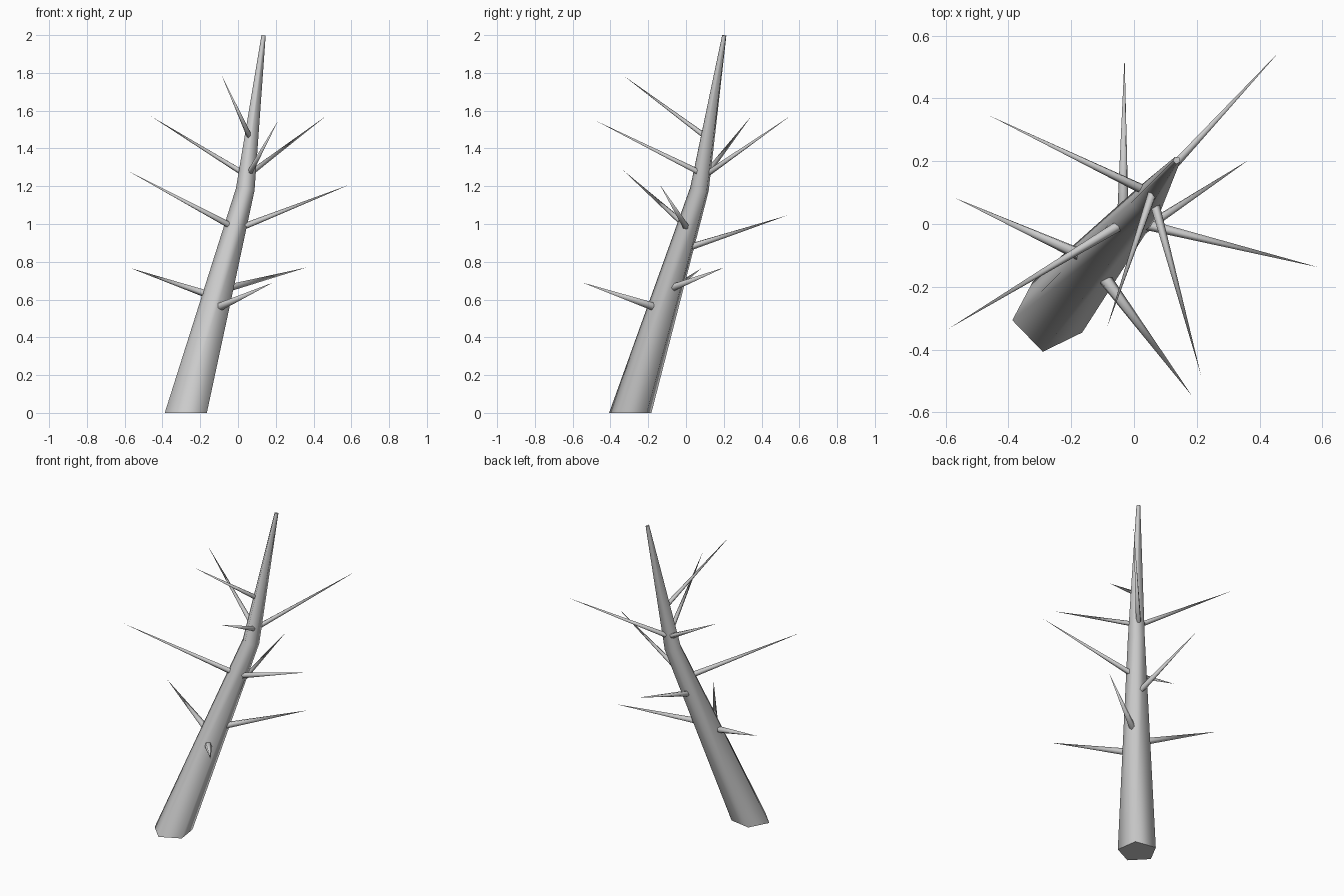
import bpy, bmesh, math
from mathutils import Vector

if "Cube" in bpy.data.objects:
    bpy.data.objects.remove(bpy.data.objects["Cube"])

UP = Vector((0, 0, 1))


def tube(name, rings, sides, phase):
    """Loft rings (centre, radius, axis); a zero radius closes to a point."""
    bm = bmesh.new()
    loops = []
    for centre, radius, axis in rings:
        rot = UP.rotation_difference(Vector(axis).normalized())
        centre = Vector(centre)
        if radius == 0:
            loops.append([bm.verts.new(centre)])
            continue
        angles = [phase + math.tau * i / sides for i in range(sides)]
        loops.append([bm.verts.new(centre + rot @ Vector((radius * math.cos(a), radius * math.sin(a), 0)))
                      for a in angles])
    for lo, hi in zip(loops, loops[1:]):
        for i in range(sides):
            j = (i + 1) % sides
            if len(hi) == 1:
                bm.faces.new((lo[i], lo[j], hi[0]))
            else:
                bm.faces.new((lo[i], lo[j], hi[j], hi[i]))
    bm.faces.new(loops[0][::-1])
    if len(loops[-1]) > 1:
        bm.faces.new(loops[-1])
    # smooth sides, crisp end caps
    for f in bm.faces:
        f.smooth = len(f.verts) < 5
    mesh = bpy.data.meshes.new(name)
    bm.to_mesh(mesh)
    bm.free()
    obj = bpy.data.objects.new(name, mesh)
    bpy.context.collection.objects.link(obj)
    return obj


# leaning trunk with one bend
tube("trunk", [((-0.27, -0.29, 0), 0.119, UP),
               ((0.041, 0.073, 1.18), 0.053, (0.18, 0.22, 1)),
               ((0.136, 0.203, 1.998), 0.012, (0.11, 0.15, 1))], 5, math.radians(44))

# branches: root, tip, root radius
branches = [
    ((0.02, 0.115, 1.275), (-0.46, 0.345, 1.57), 0.016),
    ((0.06, 0.10, 1.465), (-0.086, -0.33, 1.785), 0.015),
    ((0.065, 0.12, 1.27), (0.464, 0.55, 1.57), 0.016),
    ((0.065, 0.065, 1.275), (0.213, -0.48, 1.548), 0.016),
    ((-0.04, 0.0, 0.99), (-0.59, -0.333, 1.285), 0.018),
    ((0.03, 0.0, 0.985), (0.588, -0.138, 1.207), 0.018),
    ((-0.035, 0.025, 0.88), (-0.03, 0.535, 1.045), 0.019),
    ((-0.165, -0.10, 0.63), (-0.568, 0.082, 0.766), 0.021),
    ((-0.06, -0.075, 0.66), (0.364, 0.203, 0.77), 0.021),
    ((-0.10, -0.165, 0.56), (0.185, -0.548, 0.69), 0.023),
]
for n, (root, tip, r) in enumerate(branches, 1):
    axis = Vector(tip) - Vector(root)
    tube(f"branch_{n}", [(root, r, axis), (tip, 0, axis)], 5, 0.4)
